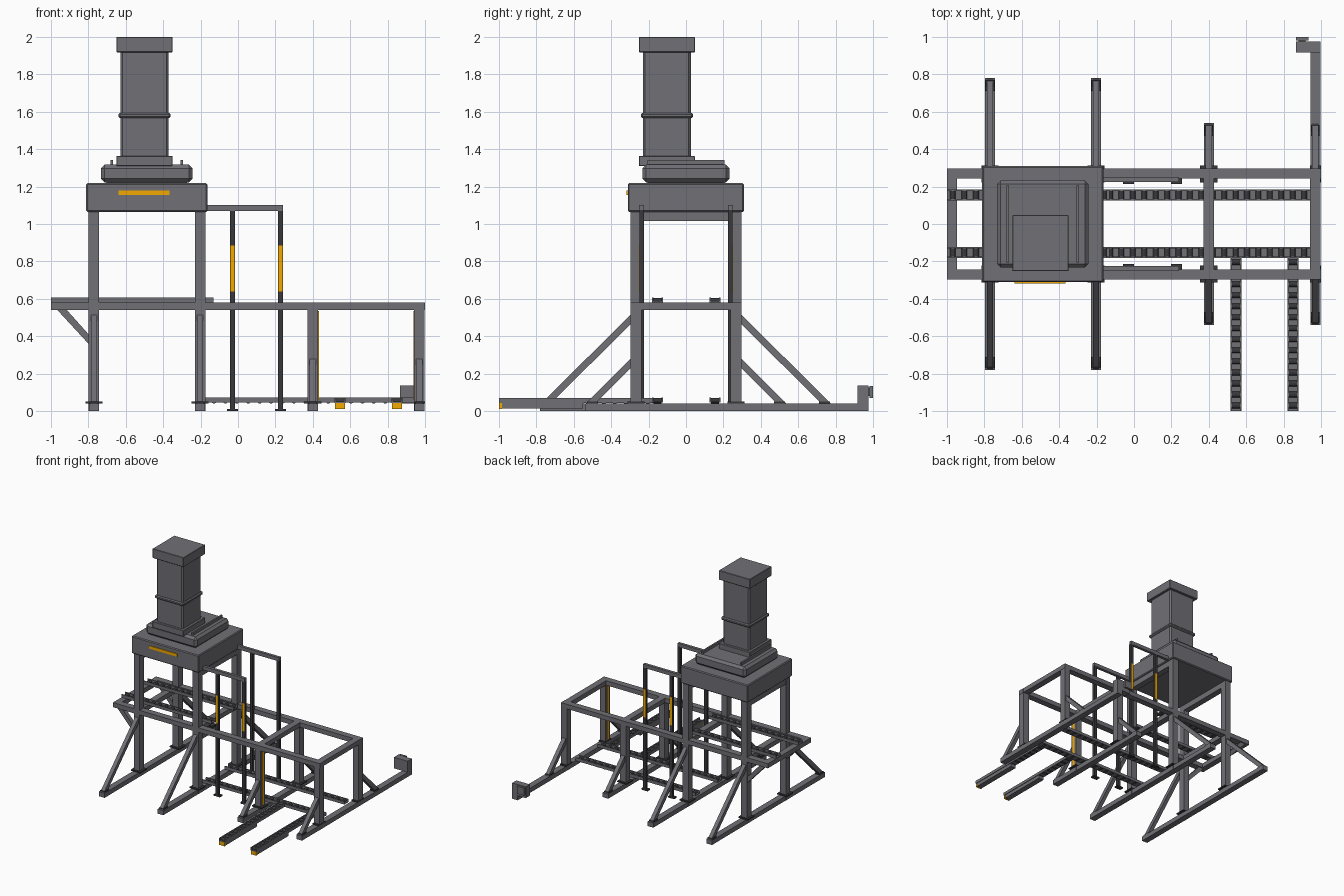
import bpy, bmesh
from math import pi
from mathutils import Vector, Matrix

if "Cube" in bpy.data.objects:
    bpy.data.objects.remove(bpy.data.objects["Cube"])


def material(name, r, g, b):
    m = bpy.data.materials.new(name)
    m.diffuse_color = (r, g, b, 1)
    m.use_nodes = True
    m.node_tree.nodes["Principled BSDF"].inputs["Base Color"].default_value = m.diffuse_color
    return m


orange = material("signal_orange", 0.9, 0.4, 0.0)
steel = material("painted_steel", 0.16, 0.16, 0.18)
dark = material("dark_steel", 0.04, 0.04, 0.045)


def finish(name, bm, mat=steel, bevel=0):
    me = bpy.data.meshes.new(name)
    bm.to_mesh(me)
    bm.free()
    ob = bpy.data.objects.new(name, me)
    bpy.context.collection.objects.link(ob)
    me.materials.append(mat)
    if bevel:
        m = ob.modifiers.new("bevel", 'BEVEL')
        m.width, m.segments = bevel, 1
    return ob


def add_box(bm, x, y, z):
    c = [(a[0] + a[1]) / 2 for a in (x, y, z)]
    s = [abs(a[1] - a[0]) for a in (x, y, z)]
    bmesh.ops.create_cube(bm, size=1, matrix=Matrix.Translation(c) @ Matrix.Diagonal((*s, 1)))


def box(name, x, y, z, mat=steel, bevel=0):
    bm = bmesh.new()
    add_box(bm, x, y, z)
    return finish(name, bm, mat, bevel)


def cbox(name, cx, w, cy, d, z, mat=steel, bevel=0):
    return box(name, (cx - w / 2, cx + w / 2), (cy - d / 2, cy + d / 2), z, mat, bevel)


def brace(name, axis, other, a, b, thick, width):
    """Diagonal bar in a vertical plane, cut flush with the parts it meets."""
    bm = bmesh.new()
    t = thick * 0.707
    (p, q), (r, s) = a, b
    prof = [(p, q + t), (p, q - t), (r - (t if r > p else -t), s), (r + (t if r > p else -t), s)]
    if axis == 'x':
        prof = [(p - t, q), (p + t, q), (r, s + t), (r, s - t)]
    make = (lambda u, v, w: (u, w, v)) if axis == 'x' else (lambda u, v, w: (w, u, v))
    f = bm.faces.new([bm.verts.new(make(u, v, other - width / 2)) for u, v in prof])
    ext = bmesh.ops.extrude_face_region(bm, geom=[f])
    shift = Vector(make(0, 0, width))
    bmesh.ops.translate(bm, vec=shift, verts=[v for v in ext["geom"] if isinstance(v, bmesh.types.BMVert)])
    bmesh.ops.recalc_face_normals(bm, faces=bm.faces)
    return finish(name, bm)


def roller_rail(name, length, loc, along='x'):
    """U channel with a row of dark rollers, starting at loc and running along an axis."""
    channel, rollers = bmesh.new(), bmesh.new()
    add_box(channel, (0, length), (-0.03, 0.03), (0, 0.006))
    for s in (-1, 1):
        add_box(channel, (0, length), (s * 0.03, s * 0.021), (0, 0.026))
    n = round(length / 0.06)
    for i in range(n):
        x = (i + 0.5) * length / n
        bmesh.ops.create_cone(rollers, cap_ends=True, segments=12, radius1=0.015, radius2=0.015, depth=0.044,
                              matrix=Matrix.Translation((x, 0, 0.009)) @ Matrix.Rotation(pi / 2, 4, 'X'))
    for part, bm, mat in (("channel", channel, steel), ("rollers", rollers, dark)):
        if along == 'y':
            bmesh.ops.rotate(bm, verts=bm.verts, matrix=Matrix.Rotation(pi / 2, 3, 'Z'))
        finish(name + "_" + part, bm, mat).location = loc


# Press tower: cap, column, collars and base plate
tx, ty = -0.5, -0.102
cbox("tower_cap", tx, 0.30, ty, 0.30, (1.918, 2.0), bevel=0.003)
cbox("tower_column", tx, 0.257, ty, 0.257, (1.35, 1.93), bevel=0.012)
cbox("tower_ring", tx, 0.278, ty, 0.278, (1.566, 1.594), bevel=0.008)
cbox("tower_flange", tx, 0.30, ty, 0.30, (1.31, 1.364), bevel=0.003)
cbox("tower_plate", -0.488, 0.49, 0, 0.466, (1.222, 1.318), bevel=0.02)
cbox("tower_seat", -0.488, 0.43, 0, 0.41, (1.21, 1.23))
for x in (-0.675, -0.30):
    cbox("plate_rail", x, 0.014, 0, 0.41, (1.31, 1.342))

# Machine head with orange front strip
box("machine_head", (-0.812, -0.163), (-0.311, 0.31), (1.065, 1.218), bevel=0.007)
box("head_strip", (-0.64, -0.365), (-0.317, -0.30), (1.155, 1.18), orange)

# Legs, footings, ground beams, cross beams and side braces
for x, top, reach, brace_z in ((-0.77, 1.07, 0.78, 0.495), (-0.203, 1.07, 0.78, 0.495),
                               (0.4, 0.58, 0.54, 0.26), (0.97, 0.58, 0.54, 0.26)):
    back = 0.975 if x > 0.9 else reach
    box("ground_beam", (x - 0.027, x + 0.027), (-reach, back), (0, 0.04))
    box("cross_beam", (x - 0.028, x + 0.028), (-0.27, 0.27), (0.54, 0.58))
    if top > 1:
        box("upper_cross_beam", (x - 0.027, x + 0.027), (-0.25, 0.25), (1.015, 1.07))
    for s in (-1, 1):
        cbox("leg", x, 0.056, s * 0.268, 0.06, (0, top))
        cbox("leg_footing", x, 0.092 if x < 0.9 else 0.06, s * 0.268, 0.09, (0.04, 0.05), dark)
        brace("leg_brace", 'y', x, (s * 0.29, brace_z), (s * (reach - 0.03), 0.04), 0.036, 0.034)
        cbox("brace_footing", x, 0.046, s * (reach - 0.04), 0.06, (0.038, 0.05), dark)

# Long side rails, end beam and overhang braces
for s in (-1, 1):
    cbox("side_rail", 0, 2.0, s * 0.27, 0.056, (0.54, 0.58))
    brace("overhang_brace", 'x', s * 0.27, (-0.945, 0.545), (-0.79, 0.375), 0.036, 0.036)
box("end_beam", (-1, -0.947), (-0.27, 0.27), (0.54, 0.58))

# Roller tracks, upper and lower
for y in (-0.152, 0.155):
    roller_rail("upper_track", 0.87, (-1.0, y, 0.581))
    roller_rail("lower_track", 1.16, (-0.22, y, 0.046))

# Loading forks with orange tips
for x in (0.545, 0.85):
    roller_rail("fork_track", 0.825, (x, -1.0, 0.044), along='y')
    box("fork_body", (x - 0.025, x + 0.025), (-0.992, -0.55), (0.014, 0.044))
    box("fork_tip", (x - 0.026, x + 0.026), (-1.0, -0.985), (0.012, 0.044), orange)

# Safety gates beside the head, with orange light strips on the outside
for s in (-1, 1):
    box("gate_top_bar", (-0.175, 0.24), (s * 0.225, s * 0.25), (1.07, 1.102))
    for x in (-0.03, 0.227):
        cbox("gate_post", x, 0.027, s * 0.237, 0.025, (0, 1.075), dark)
        cbox("gate_foot", x, 0.06, s * 0.232, 0.036, (0, 0.012), dark)
        cbox("gate_light", x, 0.022, s * 0.249, 0.006, (0.64, 0.885), orange)

# Light strips facing each other across the fork opening
for x in (0.428, 0.942):
    cbox("opening_light", x, 0.008, -0.268, 0.022, (0.06, 0.535), orange)

# Control box on the long ground beam
box("control_box", (0.865, 0.997), (0.917, 0.975), (0.04, 0.137))
box("control_panel", (0.865, 0.932), (0.982, 1.0), (0.07, 0.135))
box("panel_mount", (0.88, 0.917), (0.97, 0.985), (0.08, 0.125))
